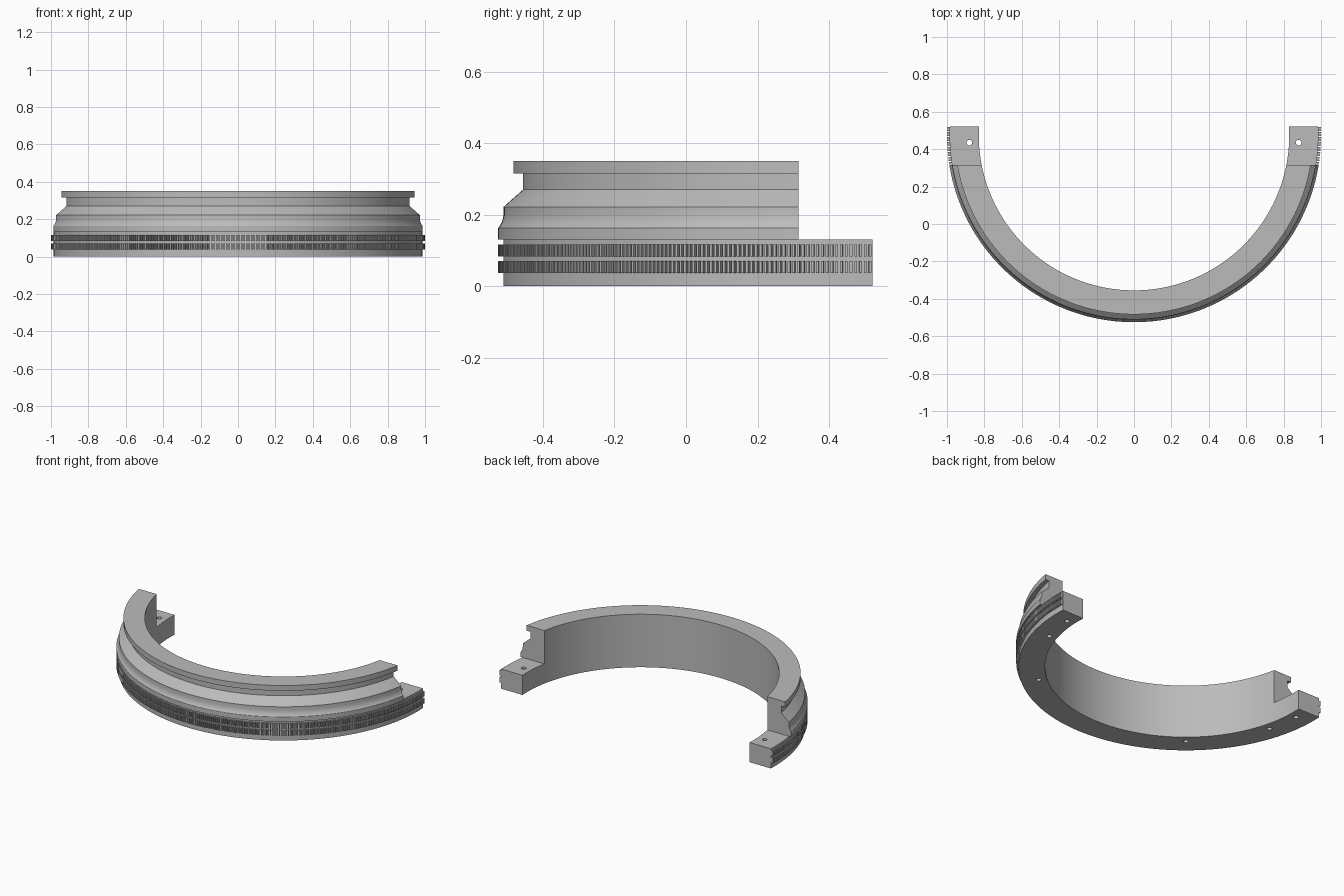
import bpy, bmesh
from math import radians, sin, cos, pi
from mathutils import Matrix, Vector

cube = bpy.data.objects.get("Cube")
if cube:
    bpy.data.objects.remove(cube, do_unlink=True)

CENTRE = Vector((0, 0.475, 0))   # axis of the ring
INNER = 0.83                     # bore radius
SEAT = 0.13                      # height of the base ring

grey = bpy.data.materials.new("plain grey")
grey.use_nodes = True
grey.diffuse_color = (0.5, 0.5, 0.5, 1)
grey.node_tree.nodes["Principled BSDF"].inputs["Base Color"].default_value = grey.diffuse_color


def add_object(name, bm):
    bmesh.ops.recalc_face_normals(bm, faces=bm.faces)
    mesh = bpy.data.meshes.new(name)
    bm.to_mesh(mesh)
    bm.free()
    obj = bpy.data.objects.new(name, mesh)
    bpy.context.collection.objects.link(obj)
    mesh.materials.append(grey)
    return obj


def make_active(obj):
    bpy.ops.object.select_all(action='DESELECT')
    obj.select_set(True)
    bpy.context.view_layer.objects.active = obj


def half_ring(name, profile, y_end):
    """Revolve a (radius, height) profile and trim its ends flat at y_end."""
    bm = bmesh.new()
    start = radians(6)
    verts = [bm.verts.new(CENTRE + Vector((r * cos(start), r * sin(start), z)))
             for r, z in profile]
    edges = [bm.edges.new((verts[i - 1], verts[i])) for i in range(len(verts))]
    bmesh.ops.spin(bm, geom=verts + edges, cent=CENTRE, axis=(0, 0, 1),
                   angle=-pi - 2 * start, steps=128)
    bmesh.ops.bisect_plane(bm, geom=bm.verts[:] + bm.edges[:] + bm.faces[:],
                           plane_co=(0, y_end, 0), plane_no=(0, 1, 0), clear_outer=True)
    bmesh.ops.holes_fill(bm, edges=[e for e in bm.edges if e.is_boundary], sides=0)
    return add_object(name, bm)


def tooth_band(name, z_low, z_high, count=240):
    """Row of fine upright teeth around the outside of the base."""
    bm = bmesh.new()
    sweep = pi + radians(4.6)
    size = Matrix.Diagonal((0.03, 0.55 * sweep / count, z_high - z_low, 1))
    place = Matrix.Translation((0.985, 0, (z_low + z_high) / 2))
    for i in range(count):
        angle = radians(2.3) - sweep * i / (count - 1)
        turn = Matrix.Translation(CENTRE) @ Matrix.Rotation(angle, 4, 'Z')
        bmesh.ops.create_cube(bm, size=1, matrix=turn @ place @ size)
    return add_object(name, bm)


# Base ring, longer than the collar so its ends form flat seats
base = half_ring("base_ring", [
    (INNER, 0), (0.986, 0), (0.986, SEAT), (INNER, SEAT)], 0.522)

# Screw holes: through holes in the seats, blind holes underneath
bm = bmesh.new()
for degrees, depth in ((2.6, 0.4), (16, 0.12), (50, 0.12)):
    for angle in (radians(-degrees), radians(degrees - 180)):
        spot = CENTRE + 0.881 * Vector((cos(angle), sin(angle), 0))
        bmesh.ops.create_cone(bm, cap_ends=True, segments=20, radius1=0.015,
                              radius2=0.015, depth=depth,
                              matrix=Matrix.Translation(spot))
cutter = add_object("hole_cutter", bm)
cutter.hide_render = True
cut = base.modifiers.new("holes", 'BOOLEAN')
cut.operation = 'DIFFERENCE'
cut.solver = 'EXACT'
cut.object = cutter
make_active(base)
bpy.ops.object.modifier_apply(modifier=cut.name)
bpy.data.objects.remove(cutter, do_unlink=True)

# Collar: rounded shoulder, sloped cone, neck and top lip
collar = half_ring("collar", [
    (INNER, SEAT), (1.0, SEAT), (1.0, 0.163), (0.995, 0.17), (0.99, 0.179),
    (0.987, 0.189), (0.985, 0.2), (0.985, 0.222), (0.931, 0.27),
    (0.931, 0.315), (0.958, 0.315), (0.958, 0.35), (INNER, 0.35)], 0.315)

for ring in (base, collar):
    make_active(ring)
    bpy.ops.object.shade_smooth_by_angle(angle=radians(25))

# Two toothed bands with a groove between them
tooth_band("lower_teeth", 0.037, 0.071)
tooth_band("upper_teeth", 0.083, 0.116)
